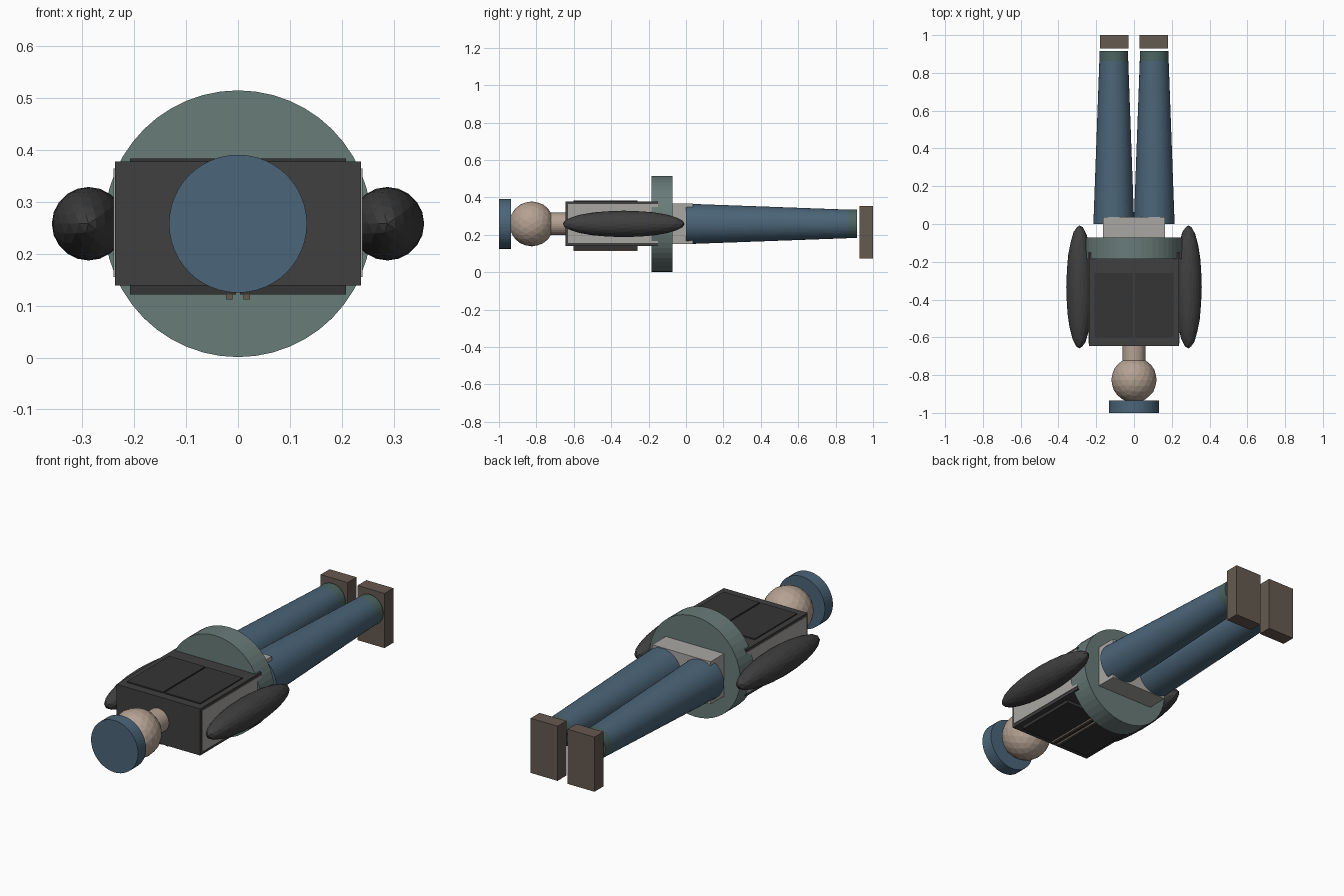
import bpy
from math import pi

if "Cube" in bpy.data.objects:
    bpy.data.objects.remove(bpy.data.objects["Cube"])

ZC = 0.258  # height of the body's long axis


def material(name, rgb):
    m = bpy.data.materials.new(name)
    m.diffuse_color = (*rgb, 1)
    m.use_nodes = True
    m.node_tree.nodes["Principled BSDF"].inputs["Base Color"].default_value = m.diffuse_color
    return m


BLACK = material("charcoal", (0.05, 0.05, 0.05))
PANEL = material("panel_black", (0.035, 0.035, 0.035))
BLUE = material("denim_blue", (0.07, 0.13, 0.19))
GREEN = material("grey_green", (0.14, 0.2, 0.19))
SOCK = material("dark_green", (0.07, 0.13, 0.12))
SKIN = material("skin", (0.46, 0.36, 0.29))
BROWN = material("boot_brown", (0.13, 0.1, 0.08))
SHIRT = material("light_grey", (0.4, 0.39, 0.37))


def finish(name, mat):
    o = bpy.context.object
    o.name = name
    o.data.materials.append(mat)
    return o


def box(name, x, y, z, mat):
    """Box from (min, max) ranges."""
    r = (x, y, z)
    bpy.ops.mesh.primitive_cube_add(size=1, location=[(a + b) / 2 for a, b in r])
    o = finish(name, mat)
    o.scale = [b - a for a, b in r]
    return o


def tube(name, x, y0, y1, r0, r1, mat, sides=48):
    """Tapered cylinder along y."""
    bpy.ops.mesh.primitive_cone_add(vertices=sides, radius1=r0, radius2=r1, depth=y1 - y0,
                                    location=(x, (y0 + y1) / 2, ZC), rotation=(-pi / 2, 0, 0))
    return finish(name, mat)


def ball(name, x, y, length_scale, r, mat):
    """Faceted ball, stretched along y."""
    bpy.ops.mesh.primitive_ico_sphere_add(subdivisions=3, radius=r, location=(x, y, ZC),
                                          rotation=(-pi / 2, 0, 0))
    o = finish(name, mat)
    o.scale = (1, 1, length_scale)
    return o


# Hat, head, neck
tube("hat", 0, -1.0, -0.935, 0.133, 0.133, BLUE)
ball("head", 0, -0.825, 1, 0.12, SKIN)
tube("neck", 0, -0.73, -0.63, 0.06, 0.06, SKIN, 32)

# Torso with jacket shell
box("shirt", (-0.24, 0.24), (-0.632, -0.15), (0.155, 0.364), SHIRT)
box("jacket", (-0.237, 0.237), (-0.645, -0.15), (0.139, 0.378), BLACK)

# Waist ring and hips
tube("waist_ring", 0, -0.185, -0.072, 0.257, 0.257, GREEN)
box("hips", (-0.165, 0.165), (-0.09, 0.038), (0.15, 0.368), SHIRT)

for side, s in (("left", -1), ("right", 1)):
    def span(a, b):
        return tuple(sorted((s * a, s * b)))

    # Raised panels on both faces of the jacket, and the trim strip
    box(side + "_back_panel", span(0.004, 0.208), (-0.602, -0.26), (0.37, 0.384), PANEL)
    box(side + "_front_panel", span(0.004, 0.208), (-0.602, -0.26), (0.122, 0.145), PANEL)
    box(side + "_trim_strip", span(0.011, 0.023), (-0.602, -0.26), (0.112, 0.13), BROWN)
    # Limbs
    ball(side + "_arm", s * 0.288, -0.333, 4.6, 0.0708, BLACK)
    tube(side + "_leg", s * 0.107, 0.0, 0.905, 0.108, 0.075, BLUE)
    tube(side + "_sock", s * 0.107, 0.77, 0.915, 0.0765, 0.0765, SOCK)
    box(side + "_boot", span(0.028, 0.181), (0.928, 1.0), (0.074, 0.354), BROWN)
